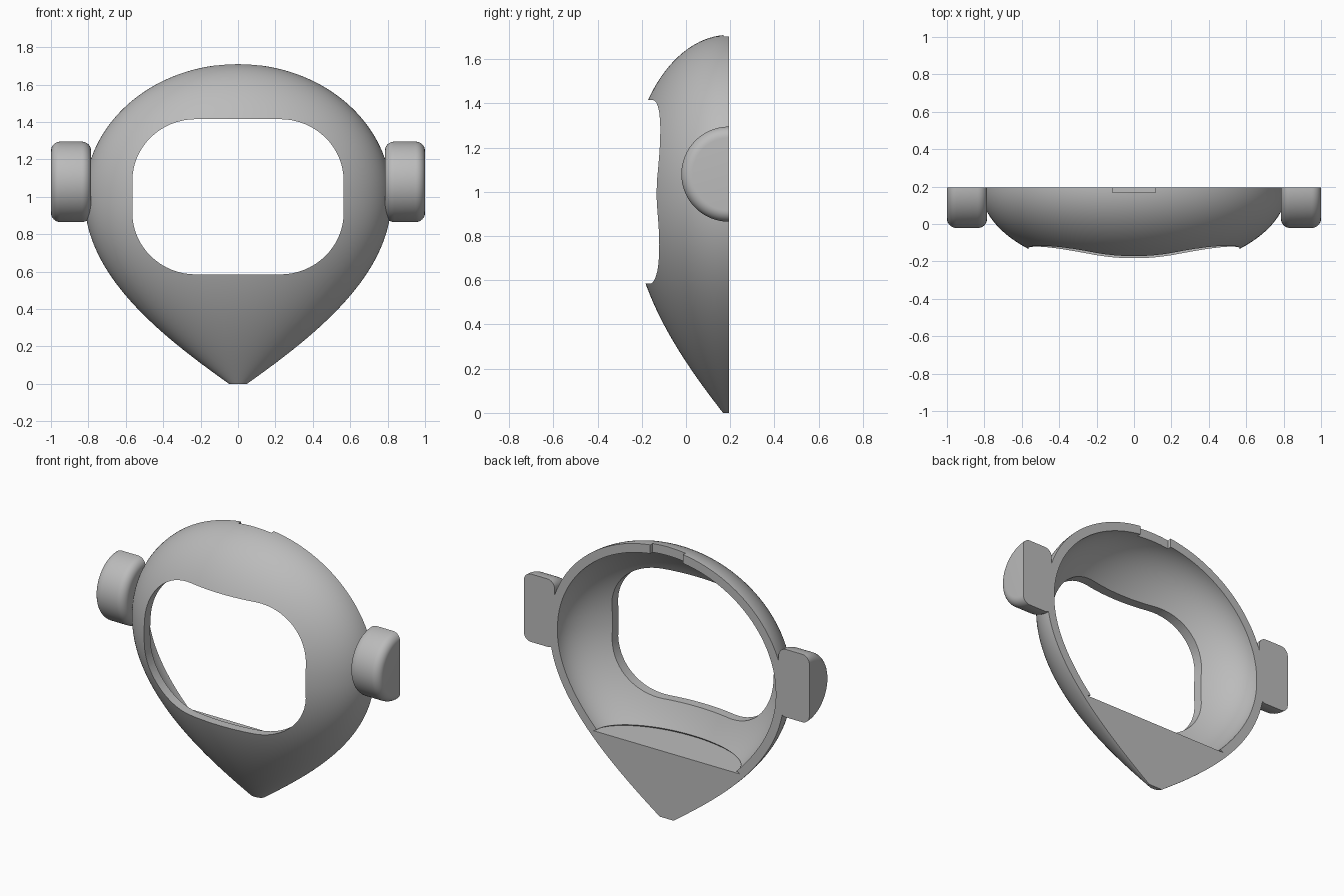
import bpy, bmesh, math
from mathutils import Vector, Matrix
from mathutils.geometry import interpolate_bezier

old = bpy.data.objects.get("Cube")
if old:
    bpy.data.objects.remove(old)

BACK = 0.194      # plane of the flat rear rim
WALL = 0.055      # shell thickness
FLOOR = 0.42      # top of the solid chin

grey = bpy.data.materials.new("plain grey")
grey.use_nodes = True
colour = (0.5, 0.5, 0.5, 1)
grey.diffuse_color = colour
grey.node_tree.nodes["Principled BSDF"].inputs["Base Color"].default_value = colour


def make_object(name, bm):
    bmesh.ops.remove_doubles(bm, verts=bm.verts, dist=1e-5)
    bmesh.ops.recalc_face_normals(bm, faces=bm.faces)
    mesh = bpy.data.meshes.new(name)
    bm.to_mesh(mesh)
    bm.free()
    mesh.materials.append(grey)
    obj = bpy.data.objects.new(name, mesh)
    bpy.context.collection.objects.link(obj)
    return obj


def loft(name, rings):
    """Closed solid through matching rings of points."""
    bm = bmesh.new()
    rows = [[bm.verts.new(p) for p in ring] for ring in rings]
    n = len(rows[0])
    for a, b in zip(rows, rows[1:]):
        for i in range(n):
            j = (i + 1) % n
            bm.faces.new((a[i], a[j], b[j], b[i]))
    bm.faces.new(rows[0])
    bm.faces.new(rows[-1])
    return make_object(name, bm)


def half_body(name, profile, ratio, back, steps=72):
    """Half-elliptic cross-sections stacked along a width profile."""
    rings = []
    for w, z in profile:
        arc = [(w * math.cos(math.pi * i / steps),
                BACK - ratio * w * math.sin(math.pi * i / steps), z)
               for i in range(steps + 1)]
        rings.append([(w, back, z)] + arc + [(-w, back, z)])
    return loft(name, rings)


def box(name, centre, size):
    bm = bmesh.new()
    bmesh.ops.create_cube(bm, size=1, matrix=Matrix.Translation(centre) @ Matrix.Diagonal((*size, 1)))
    return make_object(name, bm)


def cut(obj, cutter):
    mod = obj.modifiers.new("cut", "BOOLEAN")
    mod.operation = "DIFFERENCE"
    mod.solver = "EXACT"
    mod.object = cutter
    bpy.context.view_layer.objects.active = obj
    bpy.ops.object.modifier_apply(modifier=mod.name)
    bpy.data.objects.remove(cutter)


def smooth(obj):
    bpy.ops.object.select_all(action="DESELECT")
    obj.select_set(True)
    bpy.context.view_layer.objects.active = obj
    bpy.ops.object.shade_smooth_by_angle(angle=math.radians(35))


# Width profile: tapered chin below, elliptic dome above
lower = interpolate_bezier(Vector((0.048, 0)), Vector((0.40, 0.25)),
                           Vector((0.828, 0.58)), Vector((0.82, 1.0)), 36)
outer = [(p[0], p[1]) for p in lower]
for i in range(1, 33):
    a = math.pi / 2 * i / 32
    outer.append((0.82 * math.cos(a), 1.0 + 0.71 * math.sin(a)))
outer[-1] = (0, 1.71)

# Inner profile: the outer one moved inward along its normals
inner = []
for p, q, r in zip(outer, outer[1:], outer[2:]):
    t = (Vector(r) - Vector(p)).normalized()
    inner.append((q[0] - WALL * t.y, q[1] + WALL * t.x))
inner = [(0.512, FLOOR)] + [p for p in inner if p[1] > FLOOR + 0.01 and p[0] > 0]
inner.append((0, 1.71 - WALL))

# Shell with hollow interior
shell = half_body("mask_shell", outer, 0.55, BACK)
cut(shell, half_body("hollow_cutter", inner, 0.515, BACK + 0.2))

# Rounded face opening
opening = []
for k, (sx, sz) in enumerate([(1, 1), (-1, 1), (-1, -1), (1, -1)]):
    for i in range(17):
        a = math.pi / 2 * (k + i / 16)
        opening.append((sx * 0.225 + 0.34 * math.cos(a), sz * 0.085 + 1.0 + 0.33 * math.sin(a)))
cut(shell, loft("opening_cutter", [[(x, y, z) for x, z in opening] for y in (-0.6, 0.15)]))

# Shallow notch in the top of the rear rim
cut(shell, box("notch_cutter", (0, BACK + 0.025, 1.68), (0.23, 0.1, 0.2)))
smooth(shell)

# Side pods: half discs with rounded edges
R, ROUND, X0, X1 = 0.215, 0.05, 0.785, 1.0
edge = [(X0, 0)]
for i in range(9):
    a = math.pi / 2 * i / 8
    edge.append((X0 + ROUND - ROUND * math.cos(a), R - ROUND + ROUND * math.sin(a)))
edge += [(X0 + X1 - x, r) for x, r in reversed(edge)]
for side, name in ((1, "left_pod"), (-1, "right_pod")):
    bm = bmesh.new()
    rows = []
    for i in range(49):
        a = math.pi * i / 48
        rows.append([bm.verts.new((side * x, BACK - r * math.sin(a), 1.08 + r * math.cos(a)))
                     for x, r in edge])
    for a, b in zip(rows, rows[1:]):
        for i in range(len(edge) - 1):
            bm.faces.new((a[i], a[i + 1], b[i + 1], b[i]))
    # Flat rear face
    bmesh.ops.remove_doubles(bm, verts=bm.verts, dist=1e-5)
    bmesh.ops.holes_fill(bm, edges=[e for e in bm.edges if e.is_boundary], sides=0)
    smooth(make_object(name, bm))
